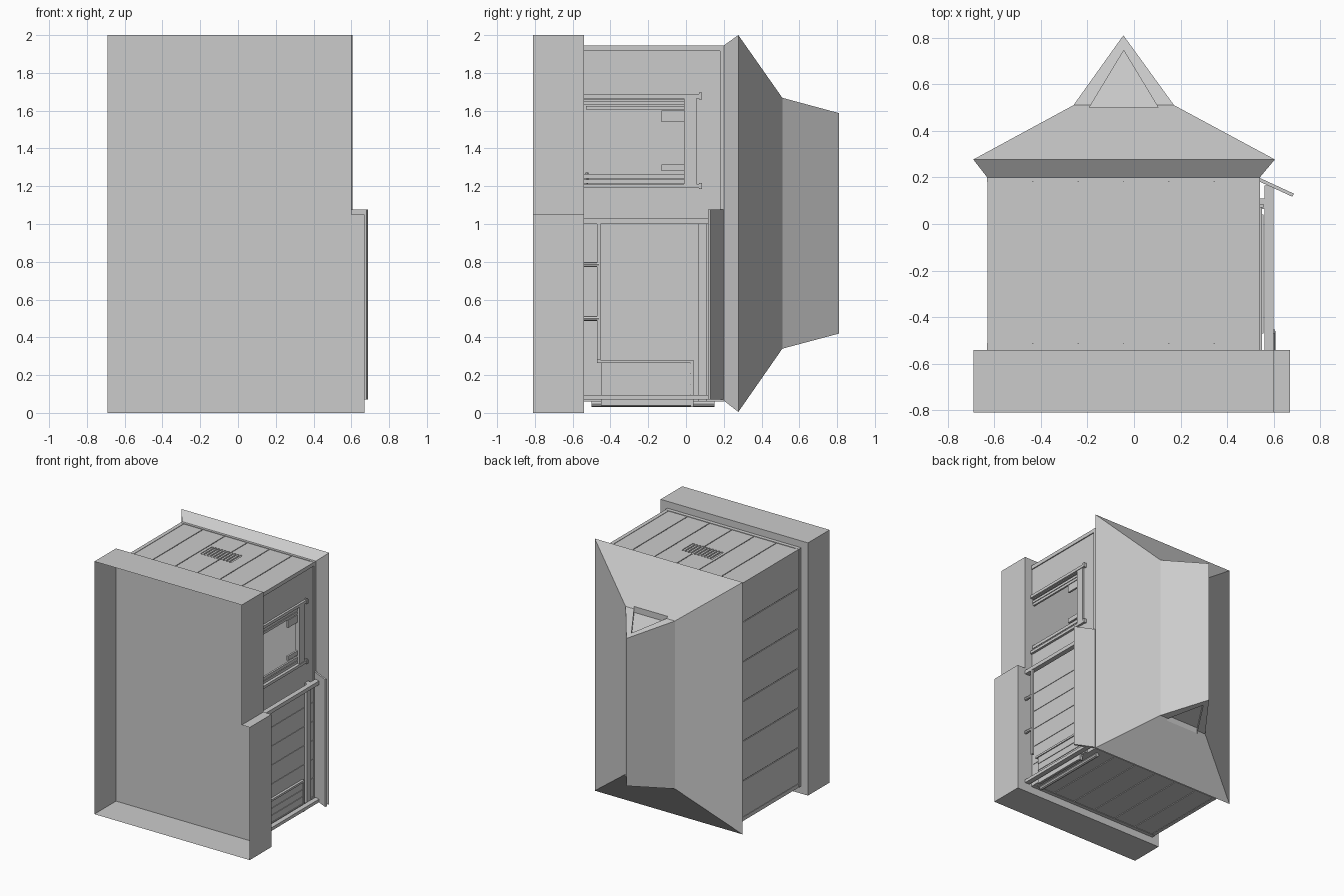
import bpy, bmesh, math, random
from mathutils import Vector, Matrix

if "Cube" in bpy.data.objects:
    bpy.data.objects.remove(bpy.data.objects["Cube"])

random.seed(4)
ZM = 1.003  # middle of the house along z


def finish(name, bm, hide=False):
    bmesh.ops.recalc_face_normals(bm, faces=bm.faces)
    me = bpy.data.meshes.new(name)
    bm.to_mesh(me)
    bm.free()
    ob = bpy.data.objects.new(name, me)
    bpy.context.collection.objects.link(ob)
    if hide:
        ob.hide_render = True
        ob.hide_viewport = True
    return ob


def add_box(bm, x0, x1, y0, y1, z0, z1):
    m = Matrix.Translation(((x0 + x1) / 2, (y0 + y1) / 2, (z0 + z1) / 2))
    m = m @ Matrix.Diagonal((x1 - x0, y1 - y0, z1 - z0, 1))
    bmesh.ops.create_cube(bm, size=1, matrix=m)


def boxes(name, *dims):
    bm = bmesh.new()
    for d in dims:
        add_box(bm, *d)
    return finish(name, bm)


def add_loft(bm, rings, caps=True):
    rows = [[bm.verts.new(p) for p in r] for r in rings]
    n = len(rows[0])
    for a, b in zip(rows, rows[1:]):
        for i in range(n):
            bm.faces.new((a[i], a[(i + 1) % n], b[(i + 1) % n], b[i]))
    if caps:
        bm.faces.new(rows[0])
    bm.faces.new(rows[-1])


def cylinder_y(name, x, z, y0, y1, r, sides=8):
    bm = bmesh.new()
    m = Matrix.Translation((x, (y0 + y1) / 2, z)) @ Matrix.Rotation(math.pi / 2, 4, 'X')
    bmesh.ops.create_cone(bm, cap_ends=True, segments=sides, radius1=r, radius2=r,
                          depth=y1 - y0, matrix=m)
    return finish(name, bm)


def cut(ob, cutter):
    mod = ob.modifiers.new("cut", 'BOOLEAN')
    mod.operation = 'DIFFERENCE'
    mod.solver = 'EXACT'
    mod.object = cutter


# Foundation: L-shaped shell, open at its underside (-y)
outline = [(-.69, 0), (.67, 0), (.67, 1.05), (.60, 1.05), (.60, 2), (-.69, 2)]
bm = bmesh.new()
add_loft(bm, [[(x, y, z) for x, z in outline] for y in (-.81, -.54)], caps=False)
foundation = finish("foundation", bm)

# Hollow wall liners, with a window opening in the +x wall
boxes("wall_liner",
      (-.62, -.60, -.54, .2, .07, 1.937),
      (-.62, .53, -.54, .2, .07, .09),
      (-.62, .53, -.54, .2, 1.917, 1.937),
      (.51, .532, -.54, .2, .07, 1.21),
      (.51, .532, -.54, .2, 1.66, 1.937),
      (.51, .532, -.01, .2, 1.21, 1.66))

# Siding boards separated by narrow grooves
G = .003
n = 6
step = 1.885 / n
boxes("back_siding", *[(-.626, -.619, -.52, .19, .06 + i * step + G, .06 + (i + 1) * step - G)
                       for i in range(n)])
step = 1.17 / n
for name, z0, z1 in (("lower_end_siding", .063, .071), ("upper_end_siding", 1.934, 1.942)):
    siding = boxes(name, *[(-.63 + i * step + G, -.63 + (i + 1) * step - G, -.52, .19, z0, z1)
                           for i in range(n)])
step = .15
boxes("porch_siding", *[(.53, .536, -.53, .19, .09 + i * step + G, .09 + (i + 1) * step - G)
                        for i in range(6)])

# Row of rounded vent slots in the upper end wall
bm = bmesh.new()
for i in range(10):
    cx, r = -.205 + i * .0277, .009
    ring = []
    for k in range(12):
        a = math.pi * k / 5 if k < 6 else math.pi * (k - 1) / 5
        ring.append((cx + r * math.cos(a), (-.026 if k < 6 else -.156) + r * math.sin(a)))
    add_loft(bm, [[(x, y, z) for x, y in ring] for z in (1.925, 1.96)])
cut(siding, finish("vent_cutter", bm, hide=True))

# Corner posts and horizontal wall trim
boxes("corner_posts", *[(x, x + .03, -.54, .2, z, z + .03)
                        for x in (-.63, .51) for z in (.06, 1.915)])
trim = []
for y0, y1 in ((-.54, -.51), (.18, .2)):
    trim += [(-.631, -.60, y0, y1, .06, 1.945), (-.63, .54, y0, y1, .059, .08),
             (-.63, .54, y0, y1, 1.925, 1.946)]
trim.append((.51, .541, .18, .2, .06, 1.945))
boxes("wall_trim", *trim)

# Hipped roof with flared eaves and a steep upper part
def ring(y, x0, x1, z0, z1):
    return [(x0, y, z0), (x1, y, z0), (x1, y, z1), (x0, y, z1)]


bm = bmesh.new()
add_loft(bm, [ring(.2, -.63, .54, .065, 1.945), ring(.277, -.69, .605, .005, 2.0),
              ring(.51, -.26, .172, .34, 1.668), ring(.81, -.0455, -.0445, .42, 1.587)])
bmesh.ops.remove_doubles(bm, verts=bm.verts, dist=.002)
roof = finish("roof", bm)

# Triangular recess in each gable
tri = [(-.192, .5, 1.635), (.104, .5, 1.635), (-.044, .745, 1.572)]
for side, s in (("upper", 1), ("lower", -1)):
    bm = bmesh.new()
    add_loft(bm, [[(x, y, ZM + s * (z + d - ZM)) for x, y, z in tri] for d in (0, .2)])
    cut(roof, finish(side + "_gable_cutter", bm, hide=True))

# Sloping porch roof
sec = [(.535, .2), (.535, .184), (.68, .117), (.687, .13)]
bm = bmesh.new()
add_loft(bm, [[(x, y, z) for x, y in sec] for z in (.07, 1.078)])
finish("porch_roof", bm)

# Porch posts, header and handrail
boxes("porch_posts", (.56, .60, -.54, .165, 1.0, 1.03), (.56, .60, -.54, .165, .07, .095))
boxes("porch_header", (.535, .56, .065, .11, .06, 1.03))
boxes("porch_rail", (.585, .605, -.47, -.453, .28, 1.0))
for i, z in enumerate((.5, .785)):
    cylinder_y("rail_post_%d" % i, .595, z, -.54, -.46, .013)
cylinder_y("drain_pipe", .48, .048, -.5, .15, .016)

# Planked door with step strip
boxes("door", *[(.53, .55, -.45, .035, .04 + i * .056 + .002, .04 + (i + 1) * .056 - .002)
                for i in range(4)],
      (.53, .545, -.45, .035, .04, .264))
boxes("door_frame", (.53, .556, -.47, .04, .264, .28), (.53, .556, .025, .04, .03, .264))

# Window frame with projecting side rails
boxes("window_frame", (.525, .55, -.54, .075, 1.665, 1.688), (.525, .55, -.54, .075, 1.19, 1.212),
      (.525, .545, -.01, .055, 1.2, 1.68),
      (.525, .556, .07, .085, 1.66, 1.695), (.525, .556, .07, .085, 1.185, 1.217))

# Broken boards left along the window edges
boxes("broken_boards", (.515, .53, -.54, -.01, 1.215, 1.235), (.515, .53, -.54, -.01, 1.24, 1.265),
      (.515, .53, -.13, -.01, 1.28, 1.315), (.515, .53, -.54, -.01, 1.63, 1.65),
      (.515, .53, -.53, -.01, 1.605, 1.625), (.515, .53, -.13, -.01, 1.54, 1.60))

# Loose planks lying on the interior floor
bm = bmesh.new()
for x, z, ang in ((-.22, 1.75, -.43), (.06, .79, -.75), (-.18, 1.23, -.1), (.1, 1.24, .1)):
    m = Matrix.Translation((x, -.528, z)) @ Matrix.Rotation(ang, 4, 'Y')
    m = m @ Matrix.Rotation(random.uniform(-.04, .04), 4, 'Z') @ Matrix.Diagonal((.28, .015, .04, 1))
    bmesh.ops.create_cube(bm, size=1, matrix=m)
finish("floor_debris", bm)
